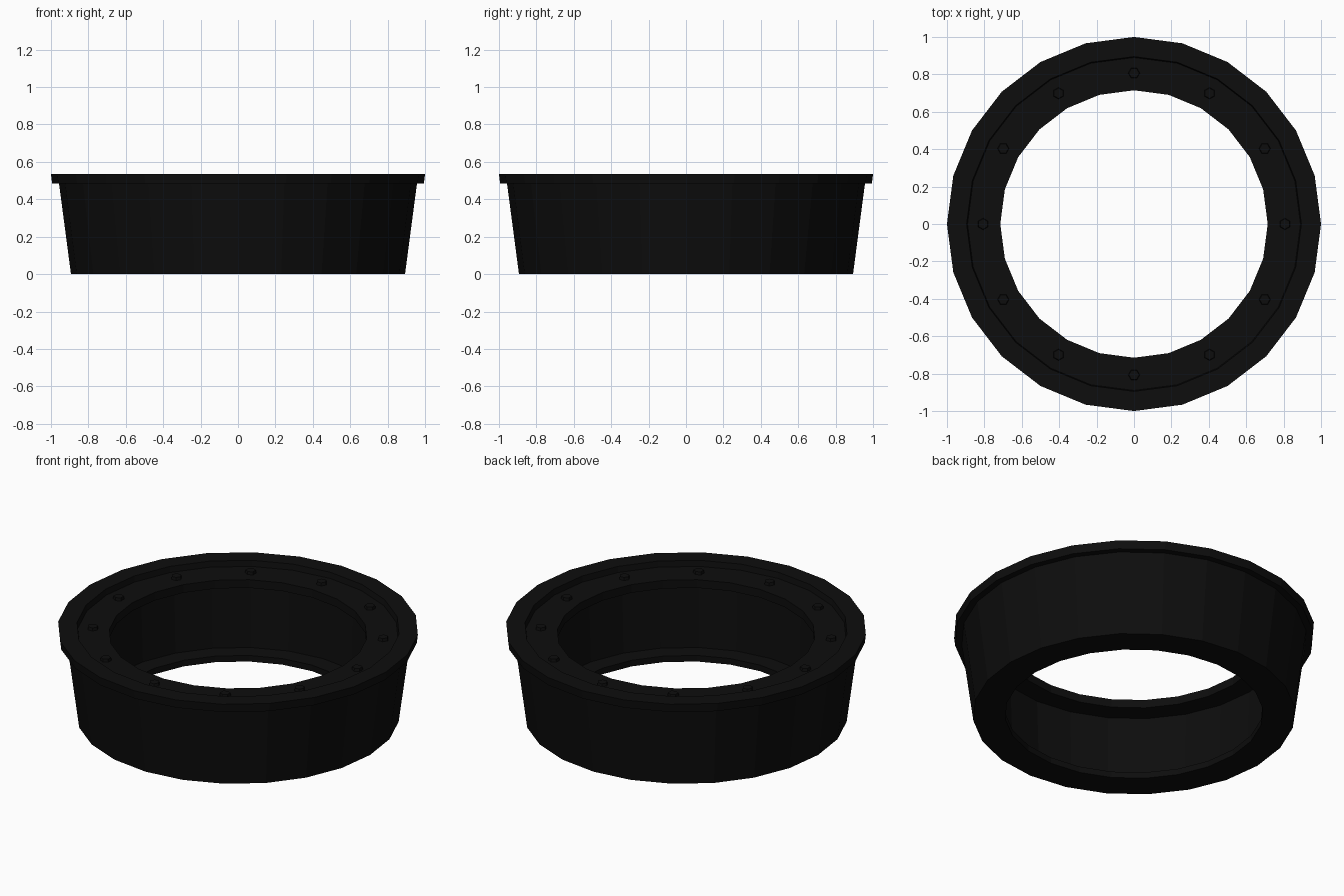
import bpy, bmesh, math

if "Cube" in bpy.data.objects:
    bpy.data.objects.remove(bpy.data.objects["Cube"])

SIDES = 24

black = bpy.data.materials.new("near_black")
black.diffuse_color = (0.004, 0.004, 0.004, 1)
black.use_nodes = True
black.node_tree.nodes["Principled BSDF"].inputs["Base Color"].default_value = black.diffuse_color


def finish(bm, name):
    bmesh.ops.recalc_face_normals(bm, faces=bm.faces)
    mesh = bpy.data.meshes.new(name)
    bm.to_mesh(mesh)
    bm.free()
    mesh.materials.append(black)
    obj = bpy.data.objects.new(name, mesh)
    bpy.context.collection.objects.link(obj)
    return obj


def lathe(name, profile):
    """Sweep a closed (radius, z) profile around the z axis."""
    bm = bmesh.new()
    rings = []
    for i in range(SIDES):
        a = 2 * math.pi * i / SIDES
        rings.append([bm.verts.new((r * math.cos(a), r * math.sin(a), z)) for r, z in profile])
    n = len(profile)
    for i in range(SIDES):
        p, q = rings[i], rings[(i + 1) % SIDES]
        for j in range(n):
            k = (j + 1) % n
            bm.faces.new((p[j], q[j], q[k], p[k]))
    return finish(bm, name)


# Main ring: tapered wall, outer flange, recessed top lip, inner channel, bottom lip
lathe("ring_body", [
    (0.715, 0.0), (0.893, 0.0), (0.957, 0.485), (0.994, 0.485), (1.0, 0.535),
    (0.895, 0.535), (0.89, 0.50), (0.715, 0.50), (0.715, 0.45), (0.835, 0.45),
    (0.82, 0.037), (0.715, 0.037)])

# Twelve bolt heads around the recessed lip
for i in range(12):
    a = math.radians(30 * i)
    bm = bmesh.new()
    bmesh.ops.create_cone(bm, cap_ends=True, segments=6, radius1=0.032, radius2=0.028, depth=0.02)
    bolt = finish(bm, f"bolt_{i + 1}")
    bolt.location = (0.807 * math.cos(a), 0.807 * math.sin(a), 0.507)
    bolt.rotation_euler.z = a
